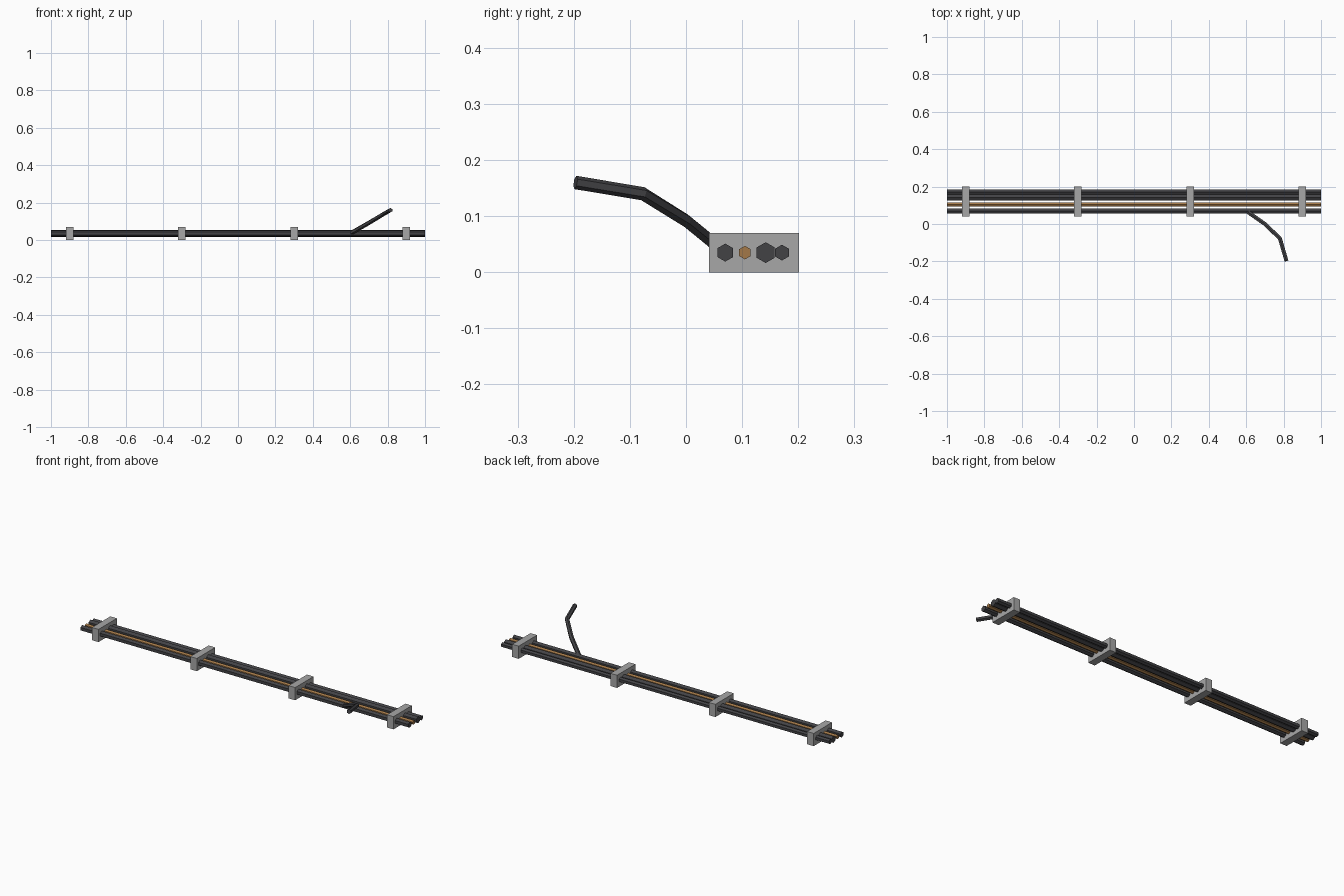
import bpy, bmesh, math
from mathutils import Vector

if "Cube" in bpy.data.objects:
    bpy.data.objects.remove(bpy.data.objects["Cube"])


def material(name, rgb):
    m = bpy.data.materials.new(name)
    m.diffuse_color = (*rgb, 1)
    m.use_nodes = True
    m.node_tree.nodes["Principled BSDF"].inputs["Base Color"].default_value = m.diffuse_color
    return m


rubber = material("dark rubber", (0.055, 0.055, 0.06))
copper = material("copper", (0.37, 0.19, 0.065))
steel = material("grey steel", (0.39, 0.39, 0.39))


def finish(name, bm, mat):
    bmesh.ops.recalc_face_normals(bm, faces=bm.faces)
    me = bpy.data.meshes.new(name)
    bm.to_mesh(me)
    bm.free()
    me.materials.append(mat)
    ob = bpy.data.objects.new(name, me)
    bpy.context.collection.objects.link(ob)
    return ob


def tube(name, path, radius, mat, sides=6):
    """Sweep a polygon along a path, with mitred bends and closed ends."""
    pts = [Vector(p) for p in path]
    bm = bmesh.new()
    rings = []
    for i, p in enumerate(pts):
        d_in = (p - pts[max(i - 1, 0)]).normalized()
        d_out = (pts[min(i + 1, len(pts) - 1)] - p).normalized()
        d = (d_in + d_out).normalized()
        side = d.cross(Vector((0, 0, 1))).normalized()
        up = side.cross(d)
        ring = []
        for k in range(sides):
            a = 2 * math.pi * k / sides
            ring.append(bm.verts.new(p + radius * (up * math.cos(a) + side * math.sin(a))))
        rings.append(ring)
    for r0, r1 in zip(rings, rings[1:]):
        for k in range(sides):
            j = (k + 1) % sides
            bm.faces.new((r0[k], r0[j], r1[j], r1[k]))
    bm.faces.new(rings[0])
    bm.faces.new(rings[-1])
    return finish(name, bm, mat)


# Straight cables: name, y position, radius, material
for name, y, r, mat in (
    ("front_cable", 0.07, 0.016, rubber),
    ("copper_cable", 0.105, 0.012, copper),
    ("thick_cable", 0.142, 0.0185, rubber),
    ("back_cable", 0.171, 0.014, rubber),
):
    tube(name, [(-1, y, 0.035), (1, y, 0.035)], r, mat)

# Loose cable branching off the front cable
tube("loose_cable",
     [(0.6, 0.07, 0.035), (0.70, 0.0, 0.092), (0.78, -0.077, 0.14), (0.815, -0.197, 0.16)],
     0.012, rubber)

# Clamp blocks around the bundle
for i, x in enumerate((-0.9, -0.3, 0.3, 0.9)):
    bm = bmesh.new()
    bmesh.ops.create_cube(bm, size=1)
    bmesh.ops.scale(bm, vec=(0.04, 0.16, 0.07), verts=bm.verts)
    bmesh.ops.translate(bm, vec=(x, 0.121, 0.035), verts=bm.verts)
    finish(f"clamp_{i + 1}", bm, steel)
